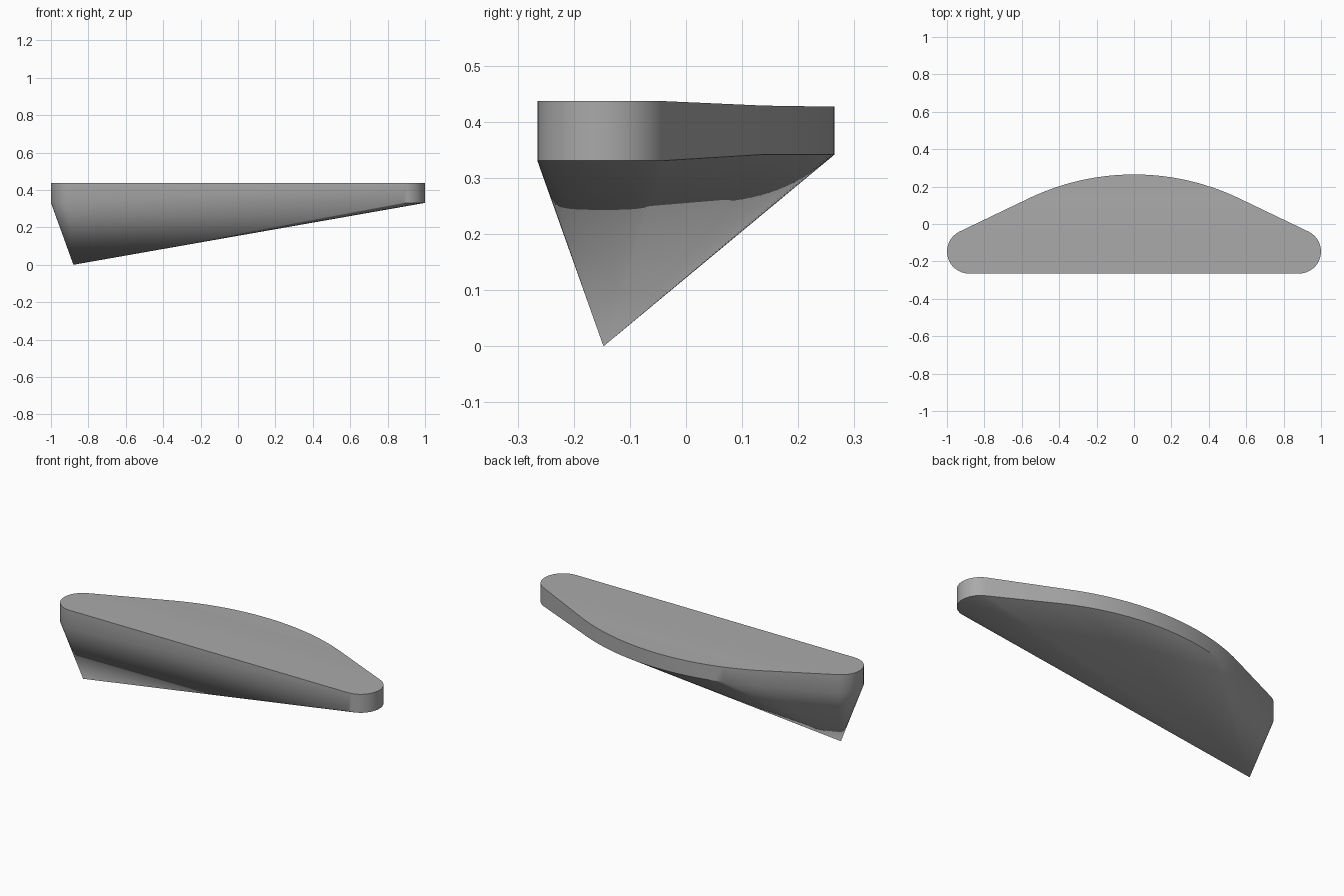
import bpy
import bmesh
from math import sin, cos, radians

if "Cube" in bpy.data.objects:
    bpy.data.objects.remove(bpy.data.objects["Cube"], do_unlink=True)

grey = bpy.data.materials.new("plain grey")
grey.use_nodes = True
colour = (0.4, 0.4, 0.4, 1)
grey.diffuse_color = colour
grey.node_tree.nodes["Principled BSDF"].inputs["Base Color"].default_value = colour


def arc(cx, cy, r, start, end, steps):
    angles = [radians(start + (end - start) * i / steps) for i in range(steps + 1)]
    return [(cx + r * cos(a), cy + r * sin(a)) for a in angles]


def ramp(y, levels):
    """Height at depth y, interpolated between the given (y, z) levels."""
    if y <= levels[0][0]:
        return levels[0][1]
    for (y0, z0), (y1, z1) in zip(levels, levels[1:]):
        if y <= y1:
            return z0 + (z1 - z0) * (y - y0) / (y1 - y0)
    return levels[-1][1]


# Half outline: rounded end, straight flank, bowed back
half = arc(0.882, -0.147, 0.118, -90, 64.5, 16) + arc(0, -1.035, 1.30, 64.5, 90, 12)
half[-1] = (0, 0.265)
TOP = [(-0.04, 0.437), (0.138, 0.429), (0.265, 0.427)]
RIM = [(-0.04, 0.331), (0.138, 0.342), (0.265, 0.342)]

bm = bmesh.new()


def ring(levels):
    left = [bm.verts.new((x, y, ramp(y, levels))) for x, y in half]
    right = [bm.verts.new((-x, y, ramp(y, levels))) for x, y in half[:-1]]
    return left, right + [left[-1]]


top_l, top_r = ring(TOP)
rim_l, rim_r = ring(RIM)

# Top surface: strips across the mirrored halves
for i in range(len(half) - 1):
    strip = [top_r[i], top_l[i], top_l[i + 1], top_r[i + 1]]
    bm.faces.new(list(dict.fromkeys(strip)))

# Wall, and the tapered underside drawn to one off-centre point
tip = bm.verts.new((-0.88, -0.147, 0))
upper = top_l + top_r[-2::-1]
lower = rim_l + rim_r[-2::-1]
for i in range(len(upper)):
    j = (i + 1) % len(upper)
    bm.faces.new((lower[i], lower[j], upper[j], upper[i]))
    bm.faces.new((tip, lower[j], lower[i]))

bmesh.ops.recalc_face_normals(bm, faces=bm.faces)
mesh = bpy.data.meshes.new("tapered_wedge")
bm.to_mesh(mesh)
bm.free()
mesh.materials.append(grey)

wedge = bpy.data.objects.new("tapered_wedge", mesh)
bpy.context.collection.objects.link(wedge)
bpy.ops.object.select_all(action='DESELECT')
wedge.select_set(True)
bpy.context.view_layer.objects.active = wedge
bpy.ops.object.shade_smooth_by_angle(angle=radians(30))
